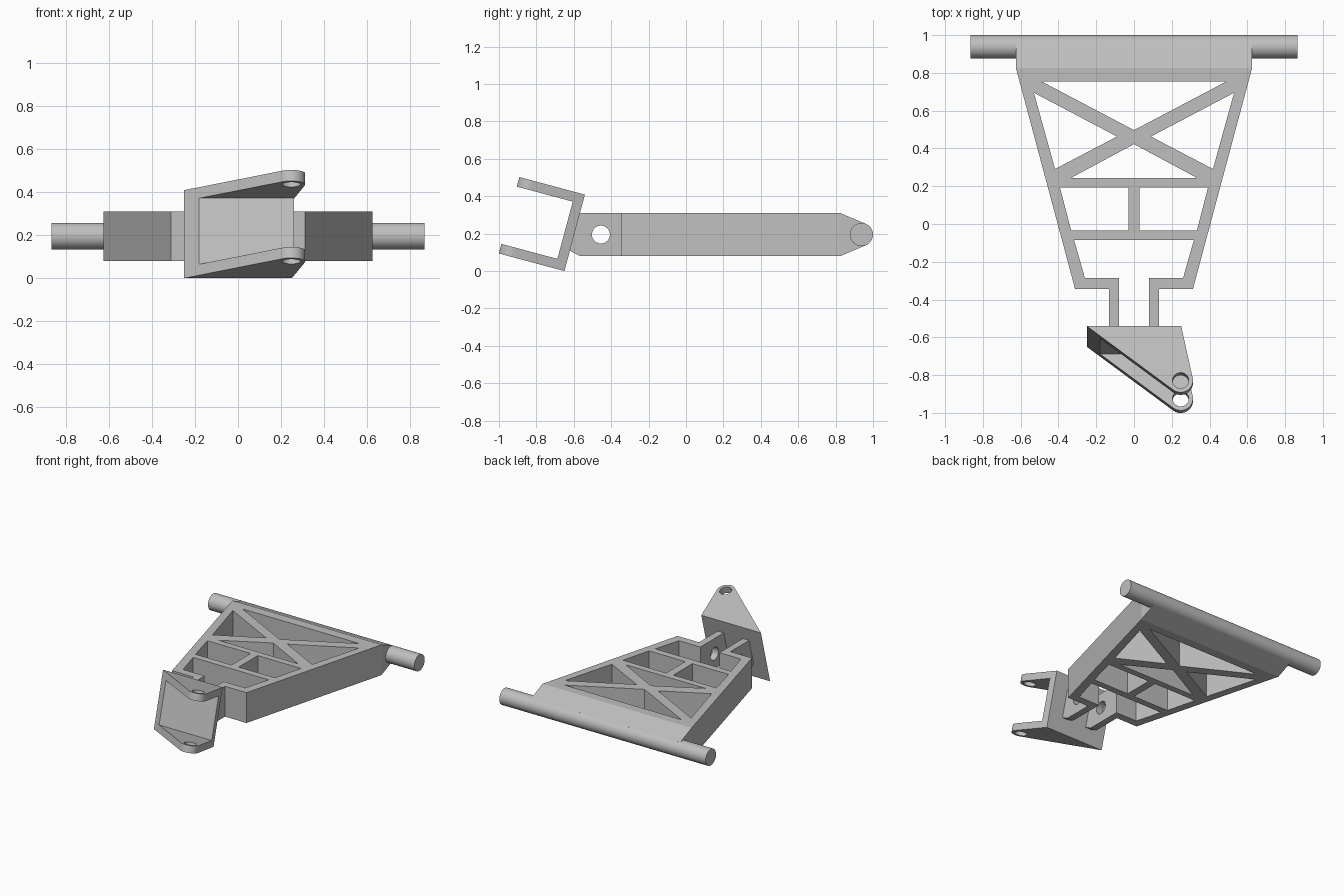
import bpy, bmesh, math
from mathutils import Matrix, Vector

if "Cube" in bpy.data.objects:
    bpy.data.objects.remove(bpy.data.objects["Cube"])

grey = bpy.data.materials.new("grey metal")
grey.diffuse_color = (0.52, 0.52, 0.52, 1)
grey.use_nodes = True
grey.node_tree.nodes["Principled BSDF"].inputs["Base Color"].default_value = grey.diffuse_color


def circle(cx, cy, r, a0=0.0, a1=2 * math.pi, n=32, closed=True):
    steps = n if closed else n - 1
    return [(cx + r * math.cos(a0 + (a1 - a0) * i / steps),
             cy + r * math.sin(a0 + (a1 - a0) * i / steps)) for i in range(n)]


def tangent(p, c, r, side):
    """Angle on circle (c, r) where the line from p touches it."""
    d = Vector(p) - Vector(c)
    return math.atan2(d.y, d.x) + side * math.acos(r / d.length)


def place(x_axis, y_axis, origin):
    x, y = Vector(x_axis), Vector(y_axis)
    m = Matrix((x, y, x.cross(y))).transposed().to_4x4()
    m.translation = origin
    return m


def plate(name, loops, depth, matrix):
    """Fill an outline with holes and extrude it evenly to both sides."""
    cu = bpy.data.curves.new(name, 'CURVE')
    cu.dimensions, cu.fill_mode, cu.extrude = '2D', 'BOTH', depth / 2
    for pts in loops:
        s = cu.splines.new('POLY')
        s.points.add(len(pts) - 1)
        for sp, (x, y) in zip(s.points, pts):
            sp.co = (x, y, 0, 1)
        s.use_cyclic_u = True
    tmp = bpy.data.objects.new(name + "_outline", cu)
    bpy.context.collection.objects.link(tmp)
    dg = bpy.context.evaluated_depsgraph_get()
    me = bpy.data.meshes.new_from_object(tmp.evaluated_get(dg))
    bpy.data.objects.remove(tmp)
    bm = bmesh.new()
    bm.from_mesh(me)
    bmesh.ops.remove_doubles(bm, verts=bm.verts, dist=1e-4)
    bmesh.ops.transform(bm, matrix=matrix, verts=bm.verts)
    bmesh.ops.recalc_face_normals(bm, faces=bm.faces)
    bm.to_mesh(me)
    bm.free()
    me.materials.clear()
    me.materials.append(grey)
    ob = bpy.data.objects.new(name, me)
    bpy.context.collection.objects.link(ob)
    bpy.ops.object.select_all(action='DESELECT')
    ob.select_set(True)
    bpy.context.view_layer.objects.active = ob
    bpy.ops.object.shade_smooth_by_angle(angle=math.radians(30))
    return ob


def flip(pts):
    return [(-x, y) for x, y in reversed(pts)]


MID = 0.195          # mid height of the arm
LOW, HIGH = 0.08, 0.31

# Truss frame: tapered outline, open at the fork, with brace openings
half = [(-.625, .825), (-.312, -.344), (-.08, -.344), (-.08, -.286),
        (-.26, -.286), (-.317, -.085)]
side_gap = [(-.53, .695), (-.418, .291), (-.09, .463)]
low_gap = [(-.392, .194), (-.333, -.034), (-.03, -.034), (-.03, .194)]
plate("truss_frame",
      [half + flip(half),
       [(-.49, .755), (0, .497), (.49, .755)],
       [(-.335, .243), (.335, .243), (0, .423)],
       side_gap, flip(side_gap), low_gap, flip(low_gap)],
      HIGH - LOW, place((1, 0, 0), (0, 1, 0), (0, 0, MID)))

# Pivot rod and the wedge blending the frame into it
ROD, R = (.938, MID), .062
yz = lambda x: place((0, 1, 0), (0, 0, 1), (x, 0, 0))
plate("pivot_rod", [circle(*ROD, R, n=48)], 1.73, yz(0))
touch = []
for corner, side in (((.825, LOW), 1), ((.825, HIGH), -1)):
    a = tangent(corner, ROD, R, side)
    touch.append((ROD[0] + R * math.cos(a), ROD[1] + R * math.sin(a)))
plate("rod_wedge",
      [[(.825, LOW), touch[0], ROD, touch[1], (.825, HIGH)]], 1.25, yz(0))

# Fork prongs with a cross hole
for name, x in (("left_prong", -.106), ("right_prong", .106)):
    plate(name, [[(-.344, LOW), (-.567, LOW), (-.623, .11), (-.568, HIGH), (-.344, HIGH)],
                 circle(-.455, MID, .048)], .052, yz(x))

# Tilted bracket: back plate plus two pointed lugs
T, HEIGHT = .053, .423
c, s = math.cos(math.radians(15)), math.sin(math.radians(15))
base, up = Vector((0, -.65, 0)), Vector((0, s, c))
at = lambda v: place((1, 0, 0), (0, -c, s), base + up * v)
EYE, ER = (.247, .298), .065
a0 = tangent((.25, 0), EYE, ER, 1)
a1 = tangent((-.25, 0), EYE, ER, -1) % (2 * math.pi)
lug = [(-.25, 0), (.25, 0)] + circle(*EYE, ER, a0, a1, 18, False)
for name, v in (("lower_lug", T / 2), ("upper_lug", HEIGHT - T / 2)):
    plate(name, [lug, circle(*EYE, .043)], T, at(v))
plate("bracket_back", [[(-.25, 0), (.25, 0), (.261, T), (-.18, T)]],
      HEIGHT - 2 * T, at(HEIGHT / 2))
